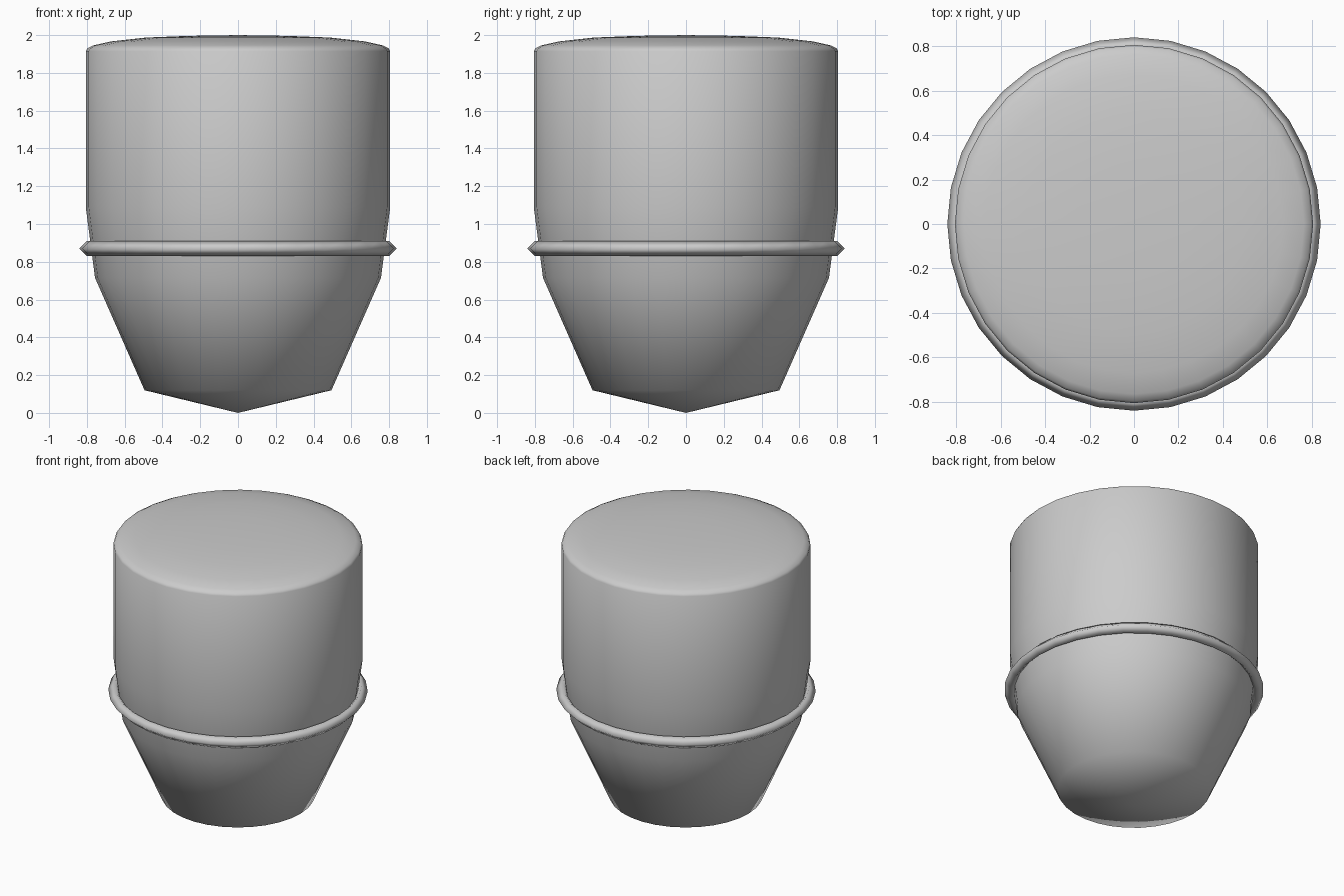
import bpy, bmesh, math

if "Cube" in bpy.data.objects:
    bpy.data.objects.remove(bpy.data.objects["Cube"])

SEGMENTS = 32


def lathe(name, profile, closed=False):
    """Spin an (r, z) profile around the z axis; r = 0 makes a pole."""
    bm = bmesh.new()
    rings = []
    for r, z in profile:
        if r == 0:
            rings.append([bm.verts.new((0, 0, z))] * SEGMENTS)
        else:
            rings.append([bm.verts.new((r * math.cos(2 * math.pi * i / SEGMENTS),
                                        r * math.sin(2 * math.pi * i / SEGMENTS), z))
                          for i in range(SEGMENTS)])
    pairs = list(zip(rings, rings[1:]))
    if closed:
        pairs.append((rings[-1], rings[0]))
    for low, high in pairs:
        for i in range(SEGMENTS):
            j = (i + 1) % SEGMENTS
            corners = dict.fromkeys((low[i], low[j], high[j], high[i]))
            bm.faces.new(list(corners)).smooth = True
    bmesh.ops.recalc_face_normals(bm, faces=bm.faces[:])
    mesh = bpy.data.meshes.new(name)
    bm.to_mesh(mesh)
    bm.free()
    obj = bpy.data.objects.new(name, mesh)
    bpy.context.collection.objects.link(obj)
    return obj


# Body: shallow pointed base, flared wall, straight barrel, softly domed top
lathe("body", [
    (0, 0), (0.495, 0.12), (0.757, 0.715), (0.806, 1.09), (0.806, 1.915),
    (0.797, 1.93), (0.765, 1.946), (0.67, 1.967), (0.49, 1.987),
    (0.26, 1.996), (0, 2.0)])

# Thin collar ring with a diamond cross-section
lathe("collar_ring", [
    (0.84, 0.87), (0.80, 0.91), (0.76, 0.87), (0.80, 0.83)], closed=True)
